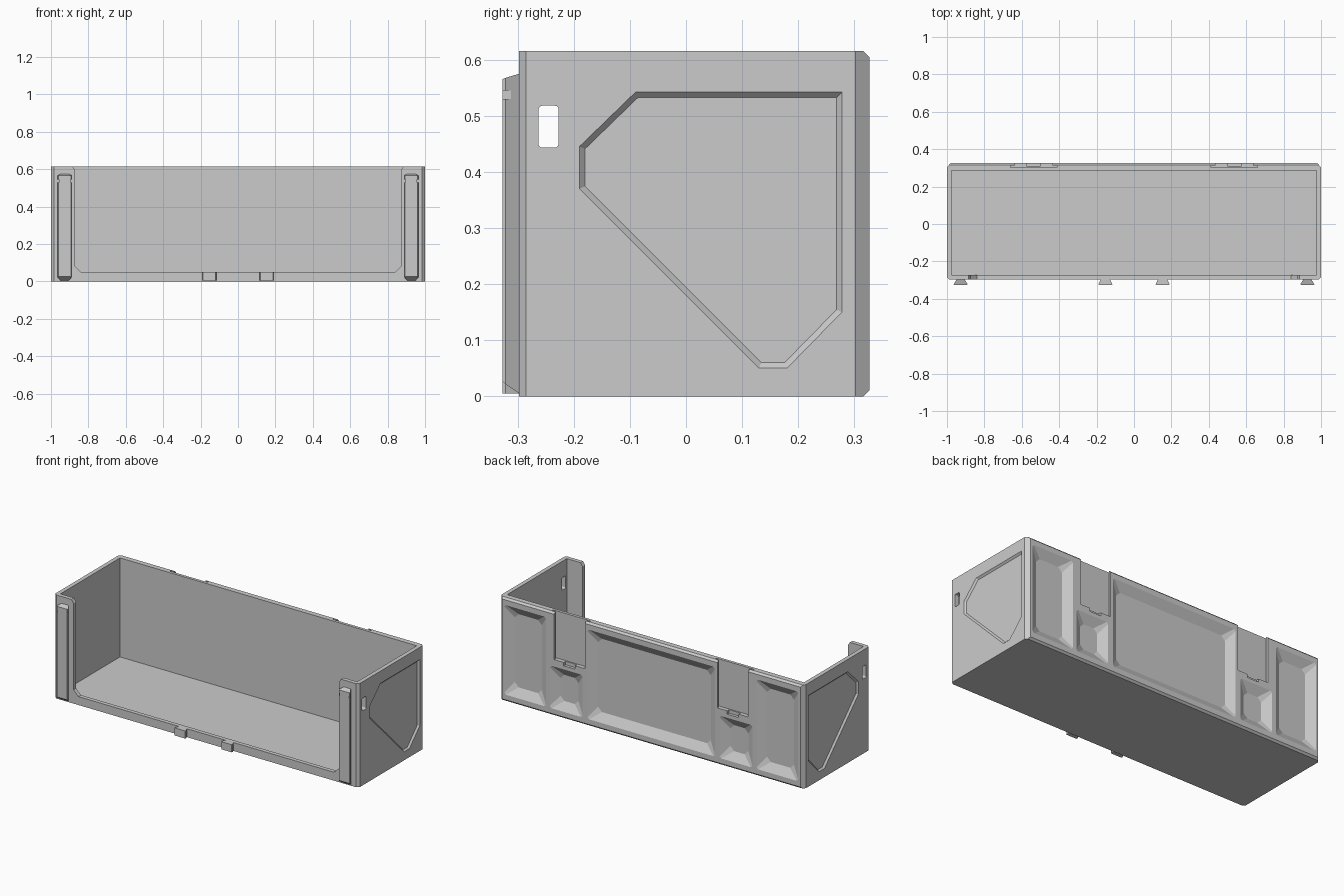
import bpy, bmesh, math

if "Cube" in bpy.data.objects:
    bpy.data.objects.remove(bpy.data.objects["Cube"])


def loft(name, a, b):
    """Closed solid between two matching loops of 3D points."""
    bm = bmesh.new()
    va = [bm.verts.new(p) for p in a]
    vb = [bm.verts.new(p) for p in b]
    n = len(a)
    bm.faces.new(va)
    bm.faces.new(vb)
    for i in range(n):
        j = (i + 1) % n
        bm.faces.new((va[i], va[j], vb[j], vb[i]))
    bmesh.ops.recalc_face_normals(bm, faces=bm.faces)
    me = bpy.data.meshes.new(name)
    bm.to_mesh(me)
    bm.free()
    ob = bpy.data.objects.new(name, me)
    bpy.context.collection.objects.link(ob)
    return ob


def rect(x0, x1, y0, y1, c=0.0, seg=1):
    """2D rectangle; c is the corner size, seg its number of sides."""
    if c == 0:
        return [(x0, y0), (x1, y0), (x1, y1), (x0, y1)]
    pts = []
    for k, (cx, cy) in enumerate([(x1 - c, y1 - c), (x0 + c, y1 - c), (x0 + c, y0 + c), (x1 - c, y0 + c)]):
        for s in range(seg + 1):
            t = math.pi / 2 * (k + s / seg)
            pts.append((cx + c * math.cos(t), cy + c * math.sin(t)))
    return pts


def xz(pts, y):
    return [(p[0], y, p[1]) for p in pts]


def yz(pts, x):
    return [(x, p[0], p[1]) for p in pts]


def xy(pts, z):
    return [(p[0], p[1], z) for p in pts]


def flip(pts, s):
    return [(p[0] * s, p[1]) for p in pts]


def box(name, x0, x1, y0, y1, z0, z1):
    return loft(name, xy(rect(x0, x1, y0, y1), z0), xy(rect(x0, x1, y0, y1), z1))


def cut(target, cutter):
    m = target.modifiers.new("cut", 'BOOLEAN')
    m.operation, m.solver, m.object = 'DIFFERENCE', 'EXACT', cutter
    cutter.hide_render = True
    bpy.context.view_layer.objects.active = target
    bpy.ops.object.modifier_apply(modifier=m.name)
    bpy.data.objects.remove(cutter, do_unlink=True)


def inset(pts, d):
    """Offset a convex polygon inwards by d."""
    n = len(pts)
    area = sum(pts[i - 1][0] * pts[i][1] - pts[i][0] * pts[i - 1][1] for i in range(n))
    s = 1 if area > 0 else -1
    out = []
    for i in range(n):
        p, q, r = pts[i - 1], pts[i], pts[(i + 1) % n]
        l1, l2 = math.dist(p, q), math.dist(q, r)
        n1 = (-(q[1] - p[1]) / l1 * s, (q[0] - p[0]) / l1 * s)
        n2 = (-(r[1] - q[1]) / l2 * s, (r[0] - q[0]) / l2 * s)
        k = d / (1 + n1[0] * n2[0] + n1[1] * n2[1])
        out.append((q[0] + (n1[0] + n2[0]) * k, q[1] + (n1[1] + n2[1]) * k))
    return out


# Bin body with chamfered upright corners
H = 0.615
plan = [(-.985, -.298), (.985, -.298), (1, -.285), (1, .302), (.98, .327),
        (-.98, .327), (-1, .302), (-1, -.285)]
body = loft("bin_body", xy(plan, 0), xy(plan, H))

# Chamfer on the top and bottom of the back
bm = bmesh.new()
bm.from_mesh(body.data)
edges = [e for e in bm.edges if all(v.co.y > .32 for v in e.verts)
         and abs(e.verts[0].co.z - e.verts[1].co.z) < .01]
bmesh.ops.bevel(bm, geom=edges, offset=.011, segments=1, affect='EDGES')
bm.to_mesh(body.data)
bm.free()

# Hollow inside and open front
cut(body, box("cavity_cutter", -.975, .975, -.274, .285, .027, .8))
half = [(.84, .05), (.872, .082), (.872, .595), (.895, .63)]
opening = half + [(-x, z) for x, z in reversed(half)]
cut(body, loft("opening_cutter", xz(opening, -.4), xz(opening, -.2)))

# Side panels and grip windows
panel = [(-.09, .542), (.278, .542), (.278, .15), (.18, .05), (.13, .05), (-.19, .37), (-.19, .445)]
window = rect(-.263, -.227, .443, .518, .007, 3)
for s in (-1, 1):
    outer, inner = inset(panel, -.002), inset(panel, .01)
    cut(body, loft("panel_cutter", yz(outer, 1.002 * s), yz(inner, .99 * s)))
    cut(body, loft("window_cutter", yz(window, .9 * s), yz(window, 1.1 * s)))


# Sloped weight-saving pockets in the back
def pocket(x0, x1, z0, z1):
    a = .05
    outer = rect(x0, x1, z0, z1, .01)
    inner = rect(x0 + a, x1 - a, z0 + a, z1 - a, .025)
    cut(body, loft("pocket_cutter", xz(outer, .328), xz(inner, .296)))


pocket(-.42, .42, .04, .575)
for s in (-1, 1):
    for a, b, top in ((.69, .967, .575), (.449, .667, .295)):
        pocket(min(a * s, b * s), max(a * s, b * s), .04, top)

# Undercut hanging slots in the back
slot = [(.435, .34), (.435, .314), (.412, .314), (.412, .302),
        (.66, .302), (.66, .314), (.637, .314), (.637, .34)]
for s in (-1, 1):
    p = flip(slot, s)
    cut(body, loft("slot_cutter", xy(p, .335), xy(p, .8)))
    cut(body, box("notch_cutter", .5 * s - .0 * s, .575 * s, .31, .34, .315, .34))


# Dovetail rails and lower tabs on the front
def dovetail(name, x, w_neck, w_face, z0, z1, low, high):
    sec = [(x - w_neck, -.29, 0), (x + w_neck, -.29, 0), (x + w_face, -.322, .8),
           (x + w_face - .003, -.327, 1), (x - w_face + .003, -.327, 1), (x - w_face, -.322, .8)]
    return loft(name, [(a, b, z0 + low * t) for a, b, t in sec],
                [(a, b, z1 - high * t) for a, b, t in sec])


for s, side in ((-1, "left"), (1, "right")):
    rail = dovetail(side + "_front_rail", .927 * s, .018, .037, 0, .577, .027, .012)
    for t in (-1, 1):
        x = .927 * s + t * .045
        cut(rail, box("groove_cutter", x - .014, x + .014, -.35, -.308, .53, .545))
    dovetail(side + "_front_tab", .153 * s, .022, .037, .005, .05, 0, 0)
